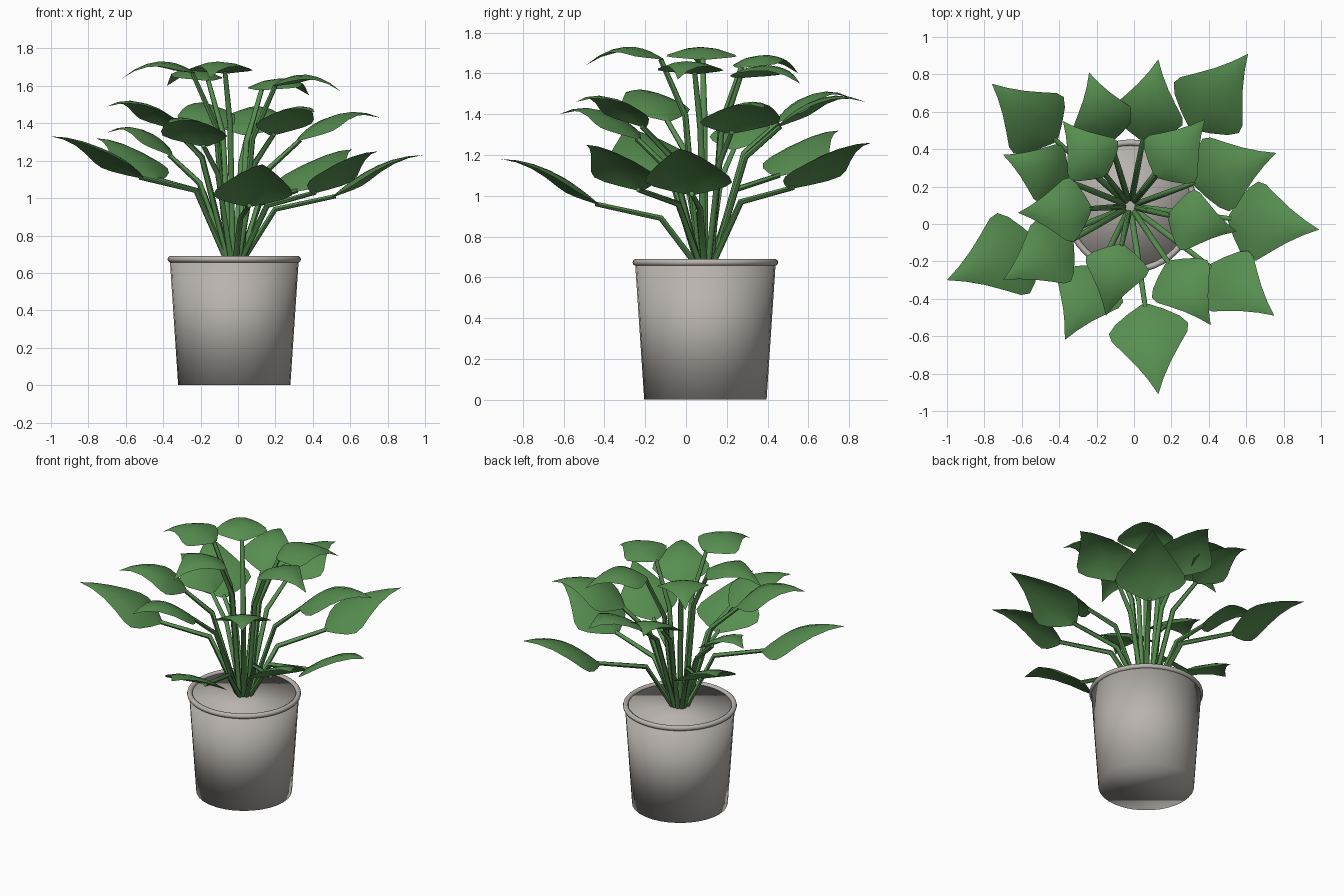
import bpy, bmesh, math
from mathutils import Vector

if "Cube" in bpy.data.objects:
    bpy.data.objects.remove(bpy.data.objects["Cube"])

CENTRE = Vector((-0.02, 0.095, 0))


def make_material(name, rgb):
    mat = bpy.data.materials.new(name)
    mat.use_nodes = True
    mat.diffuse_color = (*rgb, 1)
    mat.node_tree.nodes["Principled BSDF"].inputs["Base Color"].default_value = (*rgb, 1)
    return mat


GREEN = make_material("leaf green", (0.095, 0.27, 0.08))
GREY = make_material("warm grey clay", (0.48, 0.45, 0.42))


def finish(name, bm, mat):
    mesh = bpy.data.meshes.new(name)
    for face in bm.faces:
        face.smooth = True
    bm.to_mesh(mesh)
    bm.free()
    mesh.materials.append(mat)
    obj = bpy.data.objects.new(name, mesh)
    bpy.context.collection.objects.link(obj)
    return obj


# Pot: tapered solid whose closed top is the soil level
bm = bmesh.new()
bmesh.ops.create_cone(bm, cap_ends=True, segments=32, radius1=0.3, radius2=0.345, depth=0.675)
pot = finish("pot", bm, GREY)
pot.location = CENTRE + Vector((0, 0, 0.3375))

# Rolled rim
bpy.ops.mesh.primitive_torus_add(major_segments=48, minor_segments=10, major_radius=0.34,
                                 minor_radius=0.017, location=CENTRE + Vector((0, 0, 0.673)))
rim = bpy.context.object
rim.name = "pot_rim"
rim.data.materials.append(GREY)
bpy.ops.object.shade_smooth()

# Tiers: base radius, tip rise, arch, stem kink radius, stem kink drop, leaf tips
TIERS = {
    "lower": (0.53, 0.22, 0.055, 0.22, 0.07, [
        (0.13, -0.91, 1.18), (0.75, -0.49, 1.25), (0.99, -0.03, 1.23),
        (0.61, 0.91, 1.26), (-0.76, 0.75, 1.32), (-1.0, -0.3, 1.33)]),
    "middle": (0.36, 0.12, 0.08, 0.2, 0.15, [
        (0.13, 0.88, 1.46), (-0.24, 0.81, 1.48), (-0.7, 0.37, 1.35), (-0.7, -0.3, 1.49),
        (-0.37, -0.62, 1.4), (0.41, -0.54, 1.46), (0.76, 0.38, 1.43)]),
    "upper": (0.21, -0.03, 0.075, 0.1, 0.28, [
        (0.38, 0.56, 1.55), (-0.38, 0.55, 1.6), (-0.62, 0.06, 1.64),
        (-0.15, -0.49, 1.64), (0.55, -0.04, 1.57)]),
}

# Half width of a blade along its length, as a share of the length
OUTLINE = [(0, 0.04), (0.08, 0.2), (0.18, 0.36), (0.27, 0.44), (0.36, 0.42),
           (0.5, 0.31), (0.66, 0.19), (0.83, 0.085)]
ACROSS = (-1, -0.5, 0, 0.5, 1)


def add_leaf(name, base, tip, arch):
    """Spade-shaped blade, arched along its length and drooping at the sides."""
    bm = bmesh.new()
    flat = Vector((tip.x - base.x, tip.y - base.y, 0))
    side = Vector((-flat.y, flat.x, 0))
    rows = []
    for s, half in OUTLINE:
        mid = base.lerp(tip, s)
        mid.z += arch * 4 * s * (1 - s)
        rows.append([bm.verts.new(mid + side * half * v
                                  - Vector((0, 0, 0.22 * half * flat.length * v * v)))
                     for v in ACROSS])
    for near, far in zip(rows, rows[1:]):
        for i in range(len(ACROSS) - 1):
            bm.faces.new((near[i], far[i], far[i + 1], near[i + 1]))
    point = bm.verts.new(tip)
    for a, b in zip(rows[-1], rows[-1][1:]):
        bm.faces.new((a, point, b))
    bm.normal_update()
    if sum(f.normal.z for f in bm.faces) < 0:
        bmesh.ops.reverse_faces(bm, faces=bm.faces)
    return finish(name, bm, GREEN)


# Leaves, with one bent stem each
stems = bpy.data.curves.new("stems", "CURVE")
stems.dimensions = "3D"
stems.bevel_depth = 0.016
stems.bevel_resolution = 1
stems.use_fill_caps = True

for tier, (reach, rise, arch, kink_reach, kink_drop, tips) in TIERS.items():
    for n, tip in enumerate(tips, 1):
        tip = Vector(tip)
        out = tip - CENTRE
        out.z = 0
        out.normalize()
        up = Vector((0, 0, 1))
        base_z = tip.z - rise
        base = CENTRE + out * reach + up * base_z
        add_leaf(f"{tier}_leaf_{n}", base, tip, arch)
        path = [CENTRE + out * 0.035 + up * 0.65,
                CENTRE + out * kink_reach + up * (base_z - kink_drop),
                base + out * 0.015]
        spline = stems.splines.new("POLY")
        spline.points.add(len(path) - 1)
        for point, co, radius in zip(spline.points, path, (1, 1, 0.8)):
            point.co = (*co, 1)
            point.radius = radius

stem_obj = bpy.data.objects.new("stems", stems)
bpy.context.collection.objects.link(stem_obj)
stems.materials.append(GREEN)
bpy.ops.object.select_all(action="DESELECT")
stem_obj.select_set(True)
bpy.context.view_layer.objects.active = stem_obj
bpy.ops.object.convert(target="MESH")
bpy.ops.object.shade_smooth_by_angle(angle=math.radians(60))
